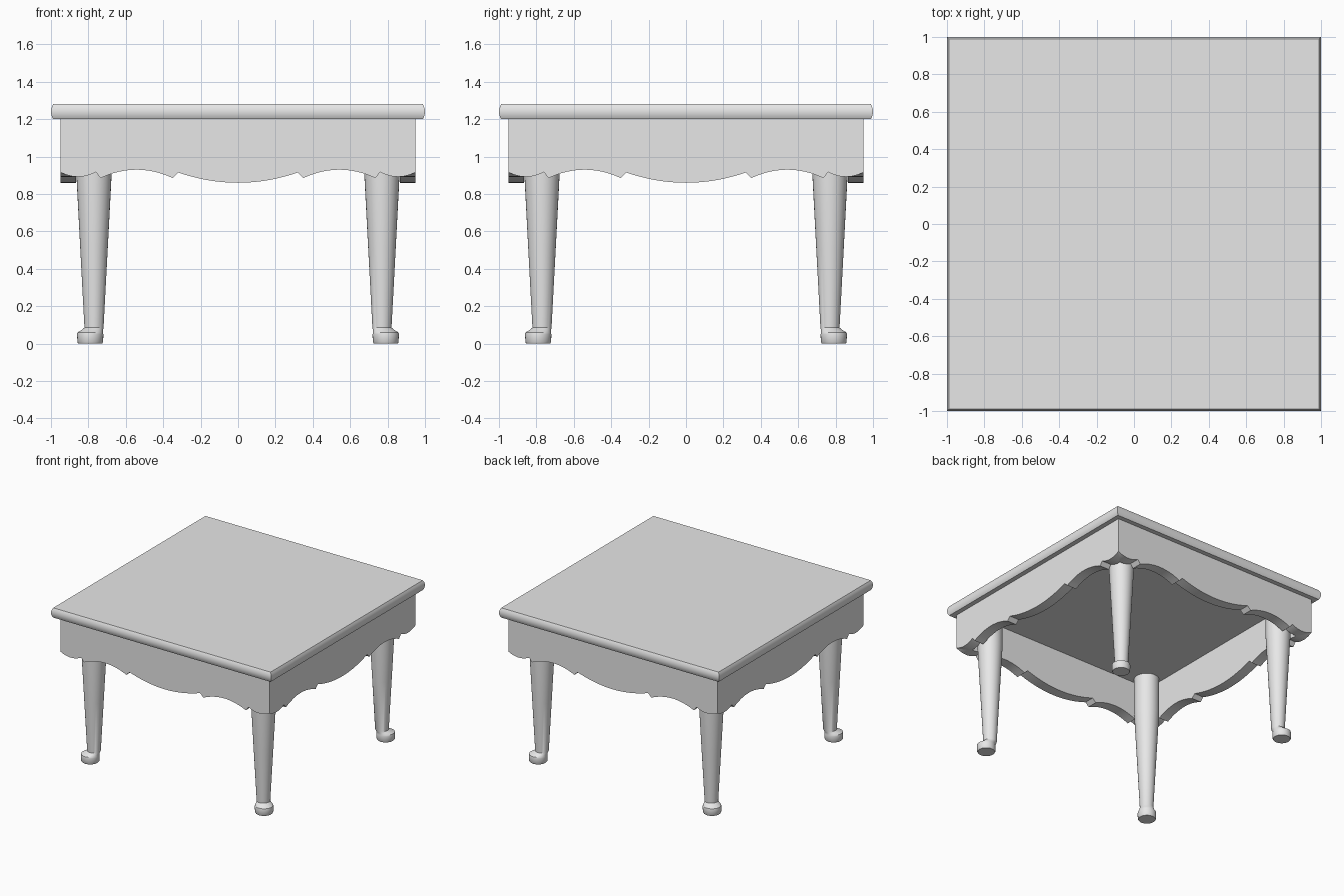
import bpy, bmesh, math
from mathutils import Matrix, Vector

if "Cube" in bpy.data.objects:
    bpy.data.objects.remove(bpy.data.objects["Cube"])

GREY = (0.8, 0.8, 0.8, 1)
paint = bpy.data.materials.new("plain grey")
paint.use_nodes = True
paint.diffuse_color = GREY
paint.node_tree.nodes["Principled BSDF"].inputs["Base Color"].default_value = GREY


def add_object(name, mesh):
    ob = bpy.data.objects.new(name, mesh)
    bpy.context.collection.objects.link(ob)
    return ob


def finish(name, bm):
    bmesh.ops.recalc_face_normals(bm, faces=bm.faces)
    mesh = bpy.data.meshes.new(name)
    bm.to_mesh(mesh)
    bm.free()
    mesh.materials.append(paint)
    ob = add_object(name, mesh)
    bpy.ops.object.select_all(action="DESELECT")
    ob.select_set(True)
    bpy.context.view_layer.objects.active = ob
    bpy.ops.object.shade_smooth_by_angle(angle=math.radians(35))
    return ob


def loft(name, rings):
    """Skin a stack of equal-length point rings and cap both ends."""
    bm = bmesh.new()
    loops = [[bm.verts.new(p) for p in ring] for ring in rings]
    for a, b in zip(loops, loops[1:]):
        for i in range(len(a)):
            j = (i + 1) % len(a)
            bm.faces.new((a[i], a[j], b[j], b[i]))
    bm.faces.new(loops[0])
    bm.faces.new(loops[-1])
    return finish(name, bm)


def polygon(n, radius, z, turn=0.0, shift=0.0):
    angles = [turn + math.tau * i / n for i in range(n)]
    return [(shift + radius * math.cos(a), shift + radius * math.sin(a), z) for a in angles]


# Square top with a softly bulged edge
BULGE, STEPS = 0.012, 8
rings = []
for i in range(STEPS + 1):
    t = 2 * i / STEPS - 1
    half = 1 - BULGE * t * t
    rings.append(polygon(4, half * math.sqrt(2), 1.24 + 0.04 * t, math.pi / 4))
loft("table_top", rings)

# Scalloped apron boards, mitred at the corners
OUTER, INNER, APRON_TOP = 0.95, 0.865, 1.2


def arc(x0, x1, middle, z, rise, reach, n=12):
    xs = [x0 + (x1 - x0) * i / n for i in range(n + 1)]
    return [(x, z + rise * ((x - middle) / reach) ** 2) for x in xs]


half_edge = (arc(0, 0.32, 0, 0.86, 0.055, 0.32)
             + arc(0.35, 0.735, 0.542, 0.93, -0.045, 0.193)
             + arc(0.76, OUTER, 0.855, 0.892, 0.025, 0.095))
edge = [(-x, z) for x, z in reversed(half_edge[1:])] + half_edge
outline = edge + [(OUTER, APRON_TOP), (-OUTER, APRON_TOP)]

bm = bmesh.new()
face = bm.faces.new([bm.verts.new((x, -OUTER, z)) for x, z in outline])
solid = bmesh.ops.extrude_face_region(bm, geom=[face], use_keep_orig=True)
moved = [v for v in solid["geom"] if isinstance(v, bmesh.types.BMVert)]
bmesh.ops.translate(bm, verts=moved, vec=(0, OUTER - INNER, 0))
for side in (-1, 1):
    bmesh.ops.bisect_plane(bm, geom=bm.verts[:] + bm.edges[:] + bm.faces[:],
                           plane_co=(0, 0, 0), plane_no=Vector((side, 1, 0)).normalized(),
                           clear_outer=True)
apron = finish("front_apron", bm)
for k, name in enumerate(("left_apron", "back_apron", "right_apron"), 1):
    add_object(name, apron.data).rotation_euler.z = k * math.pi / 2

# Tapered round legs on feet set slightly outward: height, radius, centre
profile = [(0, 0.064, 0.79), (0.008, 0.069, 0.79), (0.05, 0.07, 0.79),
           (0.06, 0.068, 0.79), (0.072, 0.058, 0.78), (0.085, 0.051, 0.77),
           (0.5, 0.073, 0.77), (0.9, 0.094, 0.77), (1.2, 0.095, 0.77)]
leg = loft("back_left_leg", [polygon(32, r, z, shift=c) for z, r, c in profile])
for k, name in enumerate(("back_right_leg", "front_right_leg", "front_left_leg"), 1):
    add_object(name, leg.data).rotation_euler.z = k * math.pi / 2
